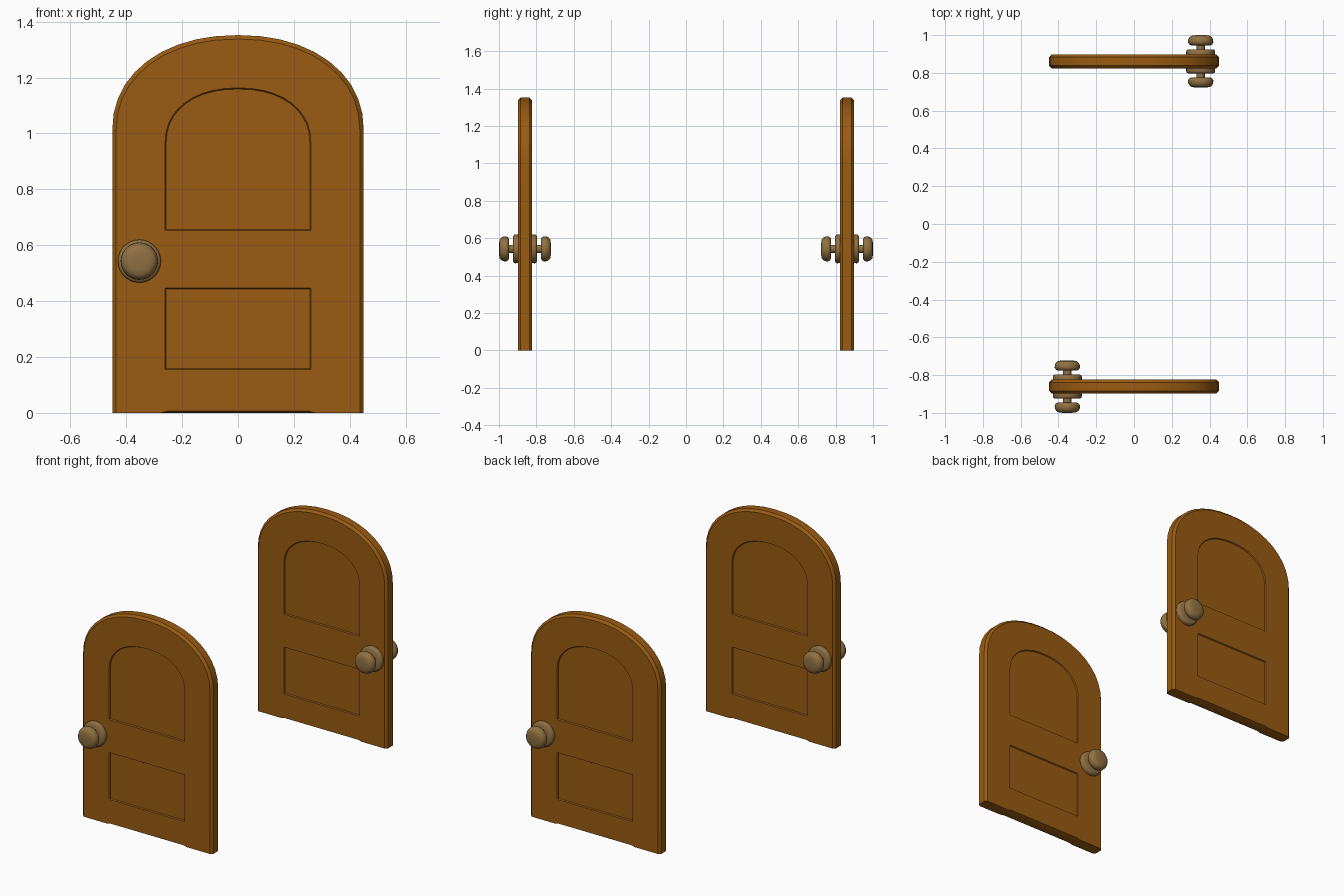
import bpy, bmesh, math

if "Cube" in bpy.data.objects:
    bpy.data.objects.remove(bpy.data.objects["Cube"])

def material(name, rgb):
    m = bpy.data.materials.new(name)
    m.diffuse_color = (*rgb, 1)
    m.use_nodes = True
    m.node_tree.nodes["Principled BSDF"].inputs["Base Color"].default_value = m.diffuse_color
    return m

wood = material("orange_brown_wood", (0.32, 0.105, 0.006))
brass = material("dull_brass", (0.28, 0.165, 0.055))

DOOR_Y = -0.861      # centre plane of the front door
HALF = 0.037         # half thickness
BEVEL = 0.014
RECESS = 0.007

def finish(bm, name, mat, turn, angle=35):
    bmesh.ops.recalc_face_normals(bm, faces=bm.faces[:])
    me = bpy.data.meshes.new(name)
    bm.to_mesh(me)
    bm.free()
    ob = bpy.data.objects.new(name, me)
    bpy.context.collection.objects.link(ob)
    me.materials.append(mat)
    ob.rotation_euler.z = turn
    bpy.ops.object.select_all(action='DESELECT')
    ob.select_set(True)
    bpy.context.view_layer.objects.active = ob
    bpy.ops.object.shade_smooth_by_angle(angle=math.radians(angle))
    return ob

def arch(a, spring, b, n, steps=20):
    """Arch from right to left as a superellipse."""
    pts = []
    for i in range(steps + 1):
        t = math.pi * i / steps
        c, s = math.cos(t), math.sin(t)
        x = math.copysign(abs(c) ** (2 / n), c) * a
        pts.append((x, spring + abs(s) ** (2 / n) * b if 0 < i < steps else spring))
    return pts

def door_outline(inset, notch):
    a = 0.45 - inset
    foot = [(-a, 0), (-0.275, 0), (-0.255, notch), (0.255, notch), (0.275, 0), (a, 0)]
    return foot + arch(a, 1.012, 0.34 - inset, 2.15)

def panel_outlines(inset):
    w = 0.261 - inset
    low, high = 0.155 + inset, 0.447 - inset
    yield [(-w, low), (w, low), (w, high), (-w, high)]
    yield [(-w, 0.653 + inset)] + [(w, 0.653 + inset)] + arch(w, 0.966, 0.197 - inset, 2.2)

def loop(bm, pts, y):
    return [bm.verts.new((x, y, z)) for x, z in pts]

def bridge(bm, a, b):
    n = len(a)
    for i in range(n):
        j = (i + 1) % n
        bm.faces.new((a[i], a[j], b[j], b[i]))

def ring_edges(bm, vs):
    out = []
    for i in range(len(vs)):
        pair = (vs[i], vs[(i + 1) % len(vs)])
        out.append(bm.edges.get(pair) or bm.edges.new(pair))
    return out

def door(name, turn):
    bm = bmesh.new()
    edge = {}
    for s in (-1, 1):
        # bevelled rim of this side
        edge[s] = loop(bm, door_outline(0, 0), DOOR_Y + s * (HALF - BEVEL))
        face = loop(bm, door_outline(BEVEL, 0.006), DOOR_Y + s * HALF)
        bridge(bm, edge[s], face)
        fill = ring_edges(bm, face)
        # recessed panels
        for top, floor in zip(panel_outlines(0), panel_outlines(0.004)):
            t = loop(bm, top, DOOR_Y + s * HALF)
            f = loop(bm, floor, DOOR_Y + s * (HALF - RECESS))
            bridge(bm, t, f)
            bm.faces.new(f)
            fill += ring_edges(bm, t)
        # flat face around the panels
        bmesh.ops.triangle_fill(bm, edges=fill, use_beauty=True,
                                use_dissolve=False, normal=(0, s, 0))
    bridge(bm, edge[-1], edge[1])
    finish(bm, name, wood, turn)

def lathe(name, profile, turn, segs=28):
    """Turned part on both sides of the door; profile = (distance from centre, radius)."""
    bm = bmesh.new()
    for s in (-1, 1):
        rings = []
        for d, r in profile:
            rings.append(loop(bm, [(-0.353 + r * math.cos(2 * math.pi * i / segs),
                                    0.543 + r * math.sin(2 * math.pi * i / segs))
                                   for i in range(segs)], DOOR_Y + s * d))
        for a, b in zip(rings, rings[1:]):
            bridge(bm, a, b)
        bm.faces.new(rings[0])
        bm.faces.new(rings[-1])
    finish(bm, name, brass, turn, 40)

ROSETTE = [(0.03, 0.076), (0.052, 0.077), (0.059, 0.074), (0.064, 0.066), (0.064, 0.03)]
STEM = [(0.06, 0.022), (0.092, 0.022)]
KNOB = [(0.087, 0.02), (0.085, 0.05), (0.090, 0.061), (0.100, 0.067), (0.114, 0.066),
        (0.127, 0.060), (0.135, 0.050), (0.138, 0.034), (0.139, 0.012)]

# two doors, the second turned half round the middle
for label, turn in (("front", 0), ("back", math.pi)):
    door(label + "_door", turn)
    lathe(label + "_rosette", ROSETTE, turn)
    lathe(label + "_stem", STEM, turn)
    lathe(label + "_knob", KNOB, turn)
